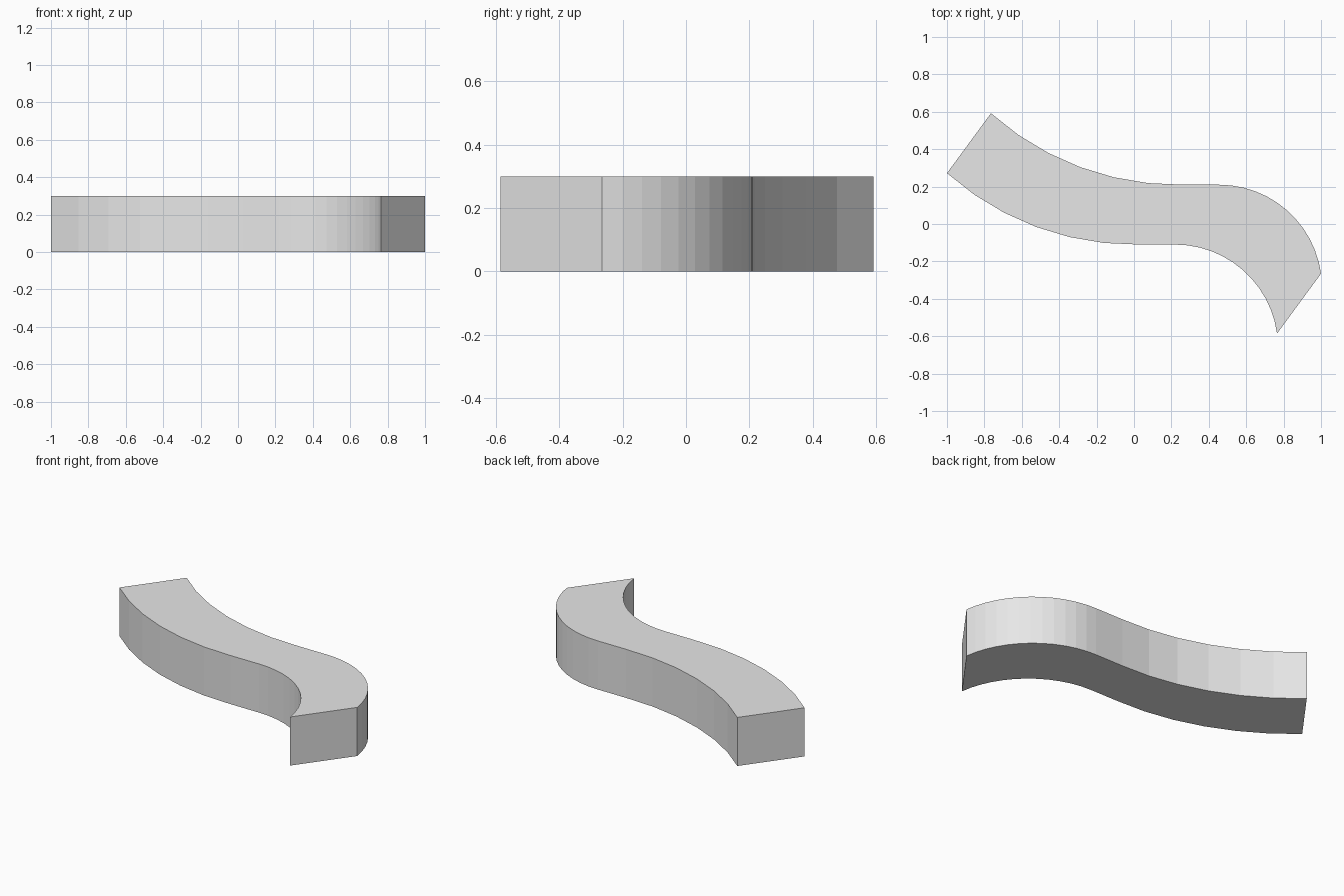
import bpy, bmesh
from math import sin, cos, radians
from mathutils import Vector

cube = bpy.data.objects.get("Cube")
if cube:
    bpy.data.objects.remove(cube, do_unlink=True)

HEIGHT = 0.30
SHIFT = Vector((0.235, 0.32, 0))     # offset from the front edge to the back edge
FLAT_Y = -0.11                       # level of the straight middle

grey = bpy.data.materials.new("plain_grey")
grey.use_nodes = True
colour = (0.8, 0.8, 0.8, 1)
grey.diffuse_color = colour
grey.node_tree.nodes["Principled BSDF"].inputs["Base Color"].default_value = colour


def arc(cx, radius, side, start, end, steps):
    """Arc touching the straight middle, bending up (side 1) or down (side -1)."""
    angles = [radians(start + (end - start) * i / steps) for i in range(steps + 1)]
    return [Vector((cx + radius * sin(a), FLAT_Y + side * radius * (1 - cos(a)), 0))
            for a in angles]


# Front edge: long gentle bend, then a tight bend; the back edge is a shifted copy
front = arc(0, 1.5, 1, -41.8, 1, 6) + arc(0.22, 0.55, -1, 0, 82.2, 12)
outline = front + [p + SHIFT for p in reversed(front)]

# Extrude the outline into a solid slab
bm = bmesh.new()
base = bm.faces.new([bm.verts.new(p) for p in outline])
top = bmesh.ops.extrude_face_region(bm, geom=[base], use_keep_orig=True)
bmesh.ops.translate(bm, vec=(0, 0, HEIGHT),
                    verts=[v for v in top["geom"] if isinstance(v, bmesh.types.BMVert)])
bmesh.ops.recalc_face_normals(bm, faces=bm.faces[:])

mesh = bpy.data.meshes.new("curved_slab")
bm.to_mesh(mesh)
bm.free()
mesh.materials.append(grey)
slab = bpy.data.objects.new("curved_slab", mesh)
bpy.context.collection.objects.link(slab)
